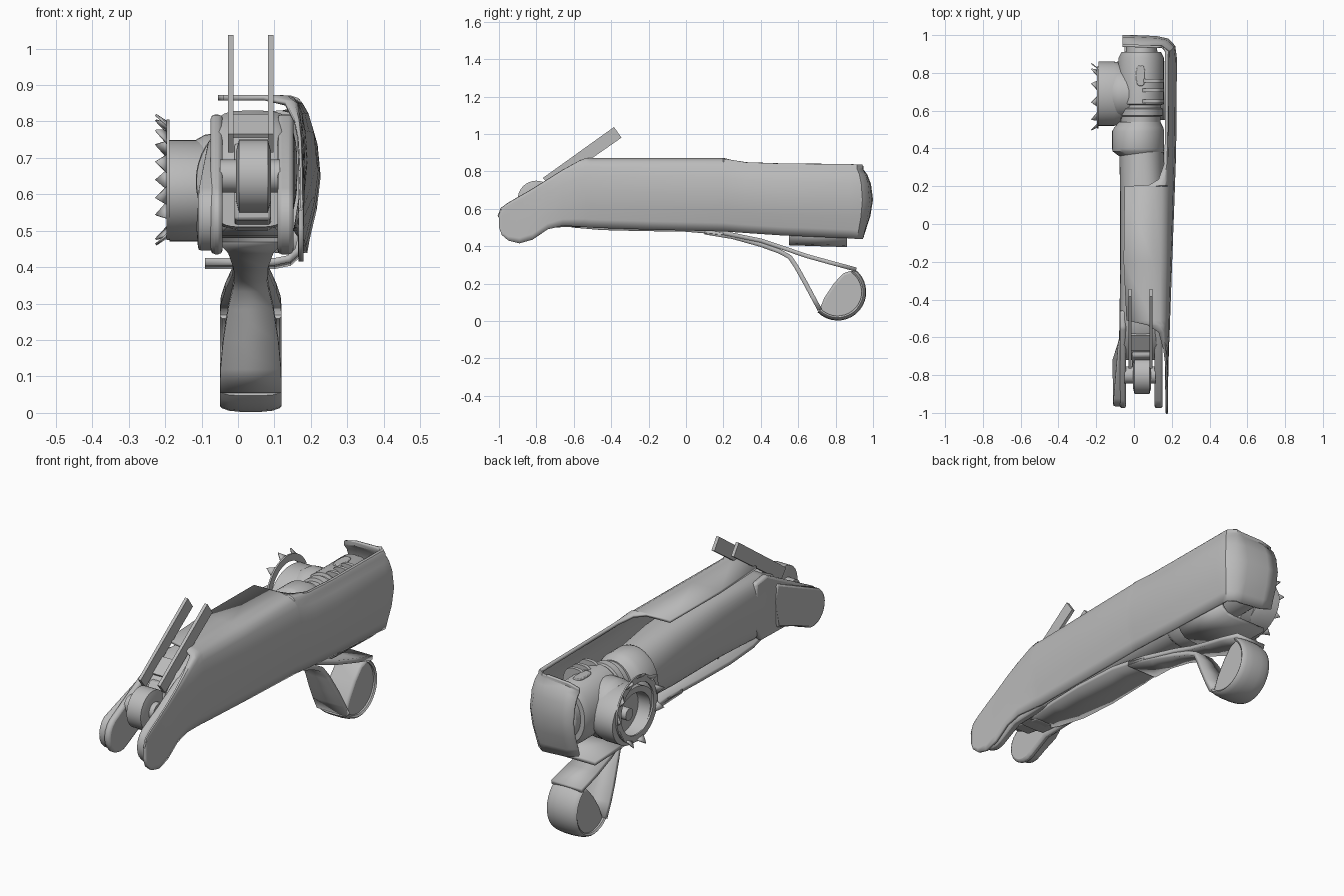
import bpy, bmesh
from math import sin, cos, pi, radians, copysign
from mathutils import Vector

cube = bpy.data.objects.get("Cube")
if cube:
    bpy.data.objects.remove(cube)

grey = bpy.data.materials.new("plain grey")
grey.use_nodes = True
grey.diffuse_color = (0.5, 0.5, 0.5, 1)
grey.node_tree.nodes["Principled BSDF"].inputs["Base Color"].default_value = (0.5, 0.5, 0.5, 1)


def finish(name, verts, faces, bevel=0, solid=0):
    mesh = bpy.data.meshes.new(name)
    mesh.from_pydata(verts, [], faces)
    bm = bmesh.new()
    bm.from_mesh(mesh)
    bmesh.ops.remove_doubles(bm, verts=bm.verts, dist=0.0001)
    bmesh.ops.recalc_face_normals(bm, faces=bm.faces)
    bm.to_mesh(mesh)
    bm.free()
    mesh.materials.append(grey)
    ob = bpy.data.objects.new(name, mesh)
    bpy.context.collection.objects.link(ob)
    if solid:
        mod = ob.modifiers.new("thickness", 'SOLIDIFY')
        mod.thickness, mod.offset = solid, 0
    if bevel:
        mod = ob.modifiers.new("soft edges", 'BEVEL')
        mod.width, mod.segments, mod.limit_method = bevel, 2, 'ANGLE'
    bpy.ops.object.select_all(action='DESELECT')
    ob.select_set(True)
    bpy.context.view_layer.objects.active = ob
    bpy.ops.object.shade_smooth_by_angle(angle=radians(35))
    return ob


def loft(name, rings, caps=True, closed=True, **kw):
    n = len(rings[0])
    verts = [p for r in rings for p in r]
    faces = [(i * n + j, i * n + (j + 1) % n, (i + 1) * n + (j + 1) % n, (i + 1) * n + j)
             for i in range(len(rings) - 1) for j in range(n if closed else n - 1)]
    if caps:
        faces += [tuple(range(n)), tuple(range((len(rings) - 1) * n, len(rings) * n))]
    return finish(name, verts, faces, **kw)


def plate(name, x0, x1, outline, **kw):
    """Side outline (y, z) extruded across x."""
    return loft(name, [[(x, y, z) for y, z in outline] for x in (x0, x1)], **kw)


def oval(cx, cz, rx, rz, power=2, n=40):
    for i in range(n):
        c, s = cos(2 * pi * i / n), sin(2 * pi * i / n)
        yield (cx + rx * copysign(abs(c) ** (2 / power), c), cz + rz * copysign(abs(s) ** (2 / power), s))


def body(name, stations, **kw):
    """Loft along y: stations are (y, cx, cz, rx, rz, power)."""
    return loft(name, [[(x, s[0], z) for x, z in oval(*s[1:])] for s in stations], **kw)


def turned(name, cy, cz, profile, squash=1, **kw):
    """Rings around the x axis: profile is (x, radius)."""
    return loft(name, [[(x, y, z) for y, z in oval(cy, cz, r, r * squash)] for x, r in profile], **kw)


def arc(cy, cz, r, a0, a1, n=10):
    return [(cy + r * cos(radians(a0 + (a1 - a0) * i / n)), cz + r * sin(radians(a0 + (a1 - a0) * i / n)))
            for i in range(n + 1)]


# Outer shell: a wall swept from front tip to the wrapped rear end, with a top lip
# stations: x, y, bottom, top, bulge, lip edge x, inward direction
side, corner, rear = Vector((-1, 0, 0)), Vector((-.7, -.7, 0)), Vector((0, -1, 0))
shell = [(.173, -1, .5, .56, 0, .17, side), (.173, -.985, .46, .6, 0, .17, side),
         (.173, -.95, .43, .625, 0, .17, side), (.173, -.89, .415, .66, 0, .17, side),
         (.174, -.82, .435, .7, .002, .168, side), (.176, -.74, .49, .75, .005, .165, side),
         (.178, -.66, .51, .8, .01, .155, side), (.182, -.57, .505, .85, .02, .13, side),
         (.183, -.535, .503, .865, .023, .07, side), (.184, -.51, .5, .865, .025, -.04, side),
         (.195, -.2, .49, .865, .03, -.055, side), (.21, .2, .48, .865, .038, -.05, side),
         (.21, .205, .48, .864, .038, .08, side), (.211, .235, .478, .856, .038, .13, side),
         (.214, .32, .472, .842, .038, .16, side),
         (.218, .5, .46, .836, .038, .165, side), (.22, .88, .443, .832, .038, .165, side),
         (.212, .94, .44, .83, .04, .165, corner), (.18, .975, .44, .83, .05, .15, corner),
         (.12, .988, .44, .83, .05, .12, rear), (.0, .993, .45, .825, .05, .0, rear),
         (-.06, .993, .47, .81, .05, -.06, rear)]
curve = [(0, 1), (.12, .72), (.3, .28), (.53, 0), (.75, .22), (.88, .6), (.95, 1)]
rings = []
for x, y, zb, zt, bulge, lip, inward in shell:
    ring = [Vector((x, y, zb + t * (zt - zb))) + inward * bulge * b for t, b in curve]
    edge = ring[-1].x
    ring += [Vector((edge + (lip - edge) * t, ring[-1].y, zt - (1 - h) * .012))
             for t, h in ((.12, .6), (.3, 1), (1, 1))]
    rings.append(ring)
loft("outer_shell", rings, caps=False, closed=False, solid=.014)

# Lower lip under the rear of the shell
lip = [(-.09, .405), (.1, .405), (.14, .413), (.165, .435), (.176, .48)]
loft("lower_lip", [[(x, y, z + dz) for x, z in lip] for y, dz in ((.55, .01), (.86, 0))],
     caps=False, closed=False, solid=.02)

# Inner arm
body("inner_arm", [(-.72, .035, .6, .1, .09, 4), (-.64, .035, .645, .115, .14, 4),
                   (-.52, .04, .665, .117, .165, 4), (-.2, .045, .665, .118, .165, 3),
                   (.15, .045, .65, .118, .158, 2.5), (.38, .04, .64, .118, .145, 2)])
body("arm_collar", [(.36, .03, .635, .11, .135), (.385, .022, .635, .136, .16), (.4, .022, .635, .138, .165),
                    (.49, .022, .635, .138, .165), (.51, .025, .635, .13, .155), (.54, .03, .635, .11, .14)])
body("rear_barrel", [(.5, .035, .635, .105, .135), (.57, .035, .635, .105, .135), (.575, .038, .635, .115, .15),
                     (.61, .038, .635, .115, .15), (.615, .038, .635, .105, .14), (.63, .038, .635, .105, .14),
                     (.635, .038, .635, .12, .155), (.88, .038, .635, .12, .155), (.91, .038, .635, .105, .14)])
body("rear_disc", [(.9, .04, .635, .085, .115), (.95, .04, .635, .08, .105)], bevel=.01)

# Oval button and side clips on the barrel
loft("oval_button", [[(x, y, z) for x, y in oval(.035, .785, .024, .055, 3, 20)] for z in (.75, .795)], bevel=.004)
for i, y in enumerate((.64, .7, .75)):
    body("side_clip_%d" % (i + 1), [(y, .09, .655, .07, .15, 3), (y + .018, .09, .655, .07, .15, 3)])

# Side socket, hollow mouth and toothed ring
turned("side_neck", .69, .615, [(-.02, .14), (-.07, .14), (-.09, .138), (-.115, .125)], 1.08)
turned("side_socket", .69, .61, [(-.07, .16), (-.105, .17), (-.188, .17), (-.188, .135), (-.12, .135)], .82)
turned("socket_pin", .69, .61, [(-.1, .03), (-.165, .03)])
turned("tooth_ring", .67, .64, [(-.188, .13), (-.188, .165), (-.196, .165), (-.196, .13), (-.188, .13)],
       caps=False)
for i in range(11):
    if i == 7:
        continue
    a = 2 * pi * i / 11
    tri = [(a - .2, .155, -.19), (a + .2, .155, -.19), (a, .18, -.226)]
    finish("tooth_%d" % (i + 1), [(x, .67 + r * cos(t), .64 + r * sin(t)) for t, r, x in tri],
           [(0, 1, 2)], solid=.006)

# Front fork arms
fork = arc(-.875, .535, .1, 125, 300) + [(-.72, .5), (-.5, .505), (-.44, .6), (-.46, .81), (-.55, .82)]
for name, x0, x1 in (("right_fork_arm", -.075, -.042), ("left_fork_arm", .108, .152)):
    plate(name, x0, x1, fork, bevel=.012)
# Cheek on the right arm, flaring out towards the tip
cheek = arc(-.87, .54, .095, 125, 300) + [(-.72, .505), (-.62, .53), (-.6, .66), (-.62, .75)]
loft("fork_cheek", [[(-.06, y, z) for y, z in cheek],
                    [(-.078 - .032 * min(1, max(0, (-.6 - y) / .13)), y, z) for y, z in cheek]], bevel=.012)

# Roller between the fork arms
turned("roller", -.8, .65, [(-.005, .07), (.003, .1), (.082, .1), (.09, .07)])
turned("roller_axle", -.8, .65, [(-.05, .045), (.115, .045)])
plate("roller_block", -.01, .09, [(-.8, .53), (-.62, .5), (-.58, .74), (-.7, .74), (-.8, .6)], bevel=.008)

# Twin prongs with a cross link
prong = [(-.765, .765), (-.385, 1.037), (-.345, .98), (-.725, .715)]
for name, x in (("right_prong", -.02), ("left_prong", .09)):
    plate(name, x - .008, x + .008, prong)
plate("prong_link", -.02, .09, [(-.67, .765), (-.59, .82), (-.57, .79), (-.65, .735)])


# Leaf spring under the arm, its brace and the end pad
def strap(name, path, thick):
    loft(name, [[(.035 - w, y, z), (.035 + w, y, z)] for y, z, w in path],
         caps=False, closed=False, solid=thick)


strap("long_strap", [(-.7, .53, .055), (-.6, .51, .075), (-.45, .497, .1), (-.25, .492, .11),
                     (0, .488, .1), (.2, .471, .07), (.4, .43, .048), (.52, .39, .05),
                     (.65, .346, .07), (.78, .31, .082), (.91, .275, .085)], .022)
strap("brace_strap", [(.1, .475, .085), (.25, .45, .062), (.4, .408, .047), (.5, .372, .045),
                      (.555, .342, .05), (.59, .29, .062), (.64, .2, .076), (.68, .125, .083),
                      (.715, .06, .085)], .024)
pad = arc(.811, .155, .142, 225, 415, 18)
inner = [(.84, .255), (.79, .2), (.74, .125)]
plate("pad_core", -.035, .105, pad + inner, bevel=.012)
loft("pad_rim", [[(x, .811 + (y - .811) * k, .155 + (z - .155) * k) for x, k in
                  ((-.044, .9), (-.05, .96), (-.045, 1), (-.025, 1.05), (.01, 1.075),
                   (.06, 1.075), (.095, 1.05), (.115, 1), (.12, .96), (.114, .9))]
                 for y, z in pad])

# Ribs between strap and arm
for i in range(5):
    y = -.6 + i * .09
    plate("strap_rib_%d" % (i + 1), -.02, .09, [(y, .5), (y + .012, .5), (y + .05, .56), (y + .038, .56)])
